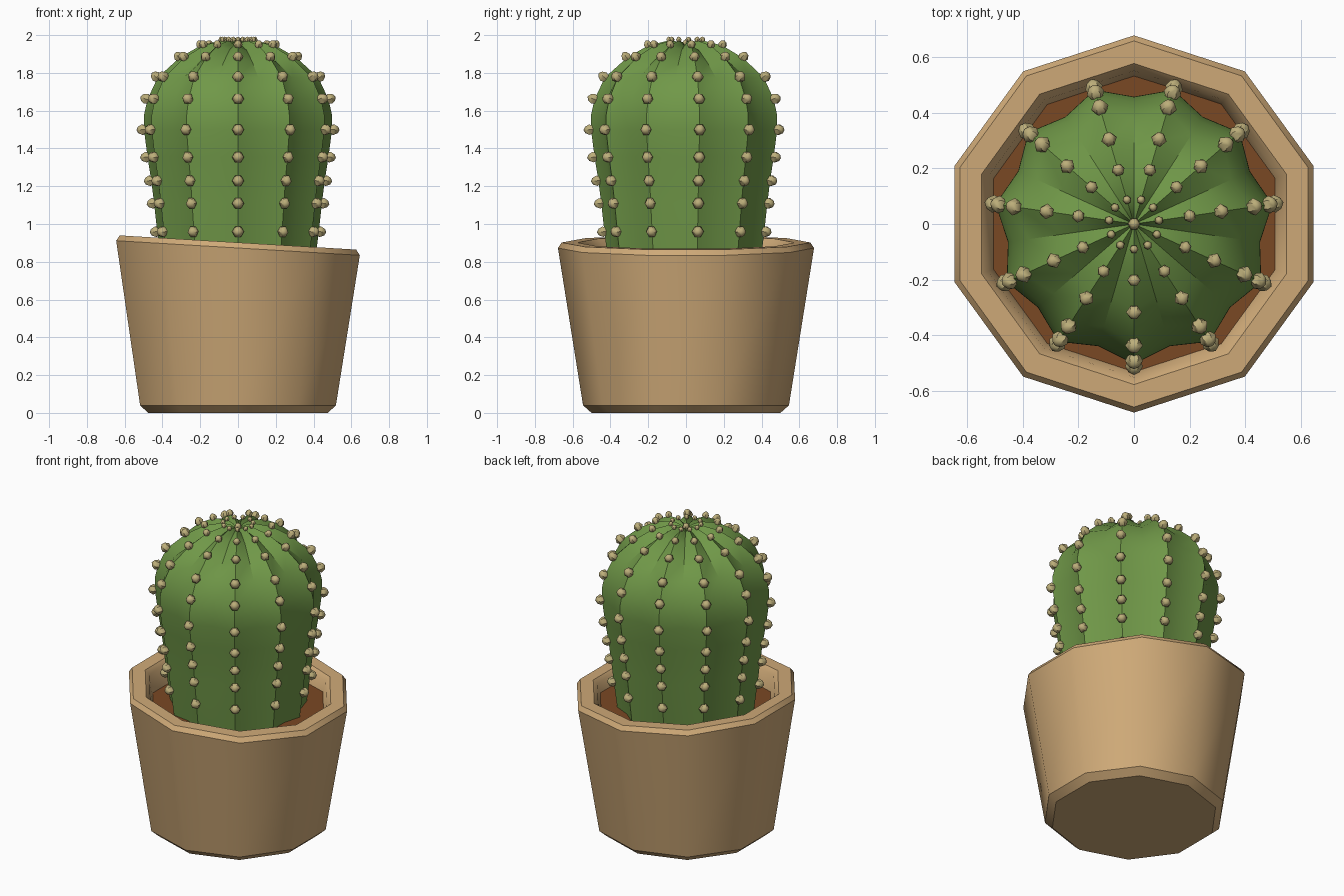
import bpy, bmesh, math
from mathutils import Vector, Matrix

if "Cube" in bpy.data.objects:
    bpy.data.objects.remove(bpy.data.objects["Cube"])


def material(name, r, g, b):
    def lin(c):
        c /= 255
        return c / 12.92 if c <= 0.04045 else ((c + 0.055) / 1.055) ** 2.4
    m = bpy.data.materials.new(name)
    m.diffuse_color = (lin(r), lin(g), lin(b), 1)
    m.use_nodes = True
    m.node_tree.nodes["Principled BSDF"].inputs["Base Color"].default_value = m.diffuse_color
    return m


def finish(bm, name, mat, angle=None):
    bmesh.ops.recalc_face_normals(bm, faces=bm.faces[:])
    me = bpy.data.meshes.new(name)
    bm.to_mesh(me)
    bm.free()
    me.materials.append(mat)
    ob = bpy.data.objects.new(name, me)
    bpy.context.collection.objects.link(ob)
    if angle:
        bpy.ops.object.select_all(action='DESELECT')
        ob.select_set(True)
        bpy.context.view_layer.objects.active = ob
        bpy.ops.object.shade_smooth_by_angle(angle=math.radians(angle))
    return ob


def skin(bm, rings):
    # quads between successive rings of equal vertex count
    n = len(rings[0])
    for a, b in zip(rings, rings[1:]):
        for i in range(n):
            j = (i + 1) % n
            bm.faces.new((a[i], a[j], b[j], b[i]))


clay = material("clay tan", 207, 170, 120)
earth = material("soil brown", 122, 72, 36)
green = material("cactus green", 112, 152, 72)
straw = material("spine straw", 188, 174, 122)

# Ten-sided pot with a slightly slanted rim: (radius, height, slant)
SIDES = 10
pot_profile = [(0.50, 0, 0), (0.545, 0.04, 0), (0.678, 0.873, -0.06),
               (0.658, 0.902, -0.06), (0.577, 0.902, -0.06),
               (0.551, 0.875, -0.06), (0.525, 0.76, 0)]
bm = bmesh.new()
rings = []
for r, z, slant in pot_profile:
    ring = []
    for i in range(SIDES):
        a = math.pi / 2 + i * math.tau / SIDES
        x, y = r * math.cos(a), r * math.sin(a)
        ring.append(bm.verts.new((x, y, z + slant * x)))
    rings.append(ring)
skin(bm, rings)
bm.faces.new(rings[0])
finish(bm, "pot", clay, 37)

# Soil disc
bm = bmesh.new()
bmesh.ops.create_circle(bm, cap_ends=True, segments=SIDES, radius=0.533,
                        matrix=Matrix.Translation((0, 0, 0.79)))
for f in bm.faces:
    if f.normal.z < 0:
        f.normal_flip()
finish(bm, "soil", earth)

# Ribbed cactus body: (ridge radius, height, valley factor)
RIBS = 11
body_profile = [(0.41, 0.78, 0.92), (0.432, 0.96, 0.92), (0.449, 1.11, 0.92),
                (0.464, 1.23, 0.915), (0.484, 1.355, 0.91), (0.503, 1.5, 0.91),
                (0.502, 1.58, 0.91), (0.484, 1.66, 0.905), (0.43, 1.775, 0.89),
                (0.313, 1.88, 0.87), (0.2, 1.945, 0.82), (0.09, 1.972, 0.75),
                (0.04, 1.962, 0.7)]
bm = bmesh.new()
rings = []
for r, z, v in body_profile:
    ring = []
    for i in range(RIBS * 2):
        a = -math.pi / 2 + i * math.pi / RIBS
        q = r * (v if i % 2 else 1)
        drop = 0.025 if i % 2 and z > 1.85 else 0
        ring.append(bm.verts.new((q * math.cos(a), q * math.sin(a), z - drop)))
    rings.append(ring)
skin(bm, rings)
tip = bm.verts.new((0, 0, 1.935))
for i in range(RIBS * 2):
    bm.faces.new((rings[-1][i], rings[-1][(i + 1) % (RIBS * 2)], tip))
finish(bm, "cactus_body", green, 30)

# Stubby spines along each ridge
bm = bmesh.new()


def spine(pos, direction, s):
    rot = direction.to_track_quat('Z', 'Y').to_matrix()
    rs = []
    for r, h in [(0.022, -0.012), (0.032, 0.008), (0.02, 0.03)]:
        rs.append([bm.verts.new(pos + rot @ Vector(
            (s * r * math.cos(k * math.tau / 6), s * r * math.sin(k * math.tau / 6), s * h)))
            for k in range(6)])
    skin(bm, rs)
    bm.faces.new(rs[0])
    top = bm.verts.new(pos + rot @ Vector((0, 0, s * 0.04)))
    for k in range(6):
        bm.faces.new((rs[-1][k], rs[-1][(k + 1) % 6], top))


for row in (1, 2, 3, 4, 5, 7, 8, 9, 10, 11):
    r, z, _ = body_profile[row]
    r0, z0, _ = body_profile[row - 1]
    r1, z1, _ = body_profile[row + 1]
    n = Vector((z1 - z0, r0 - r1)).normalized()
    size = {9: 0.9, 10: 0.75, 11: 0.5}.get(row, 1)
    for i in range(RIBS):
        a = -math.pi / 2 + i * math.tau / RIBS
        c, s = math.cos(a), math.sin(a)
        spine(Vector((r * c, r * s, z)), Vector((n.x * c, n.x * s, n.y)), size)
spine(Vector((0, 0, 1.95)), Vector((0, 0, 1)), 0.7)
for v in bm.verts:
    v.co.z = min(v.co.z, 2.0)
finish(bm, "spines", straw, 50)
